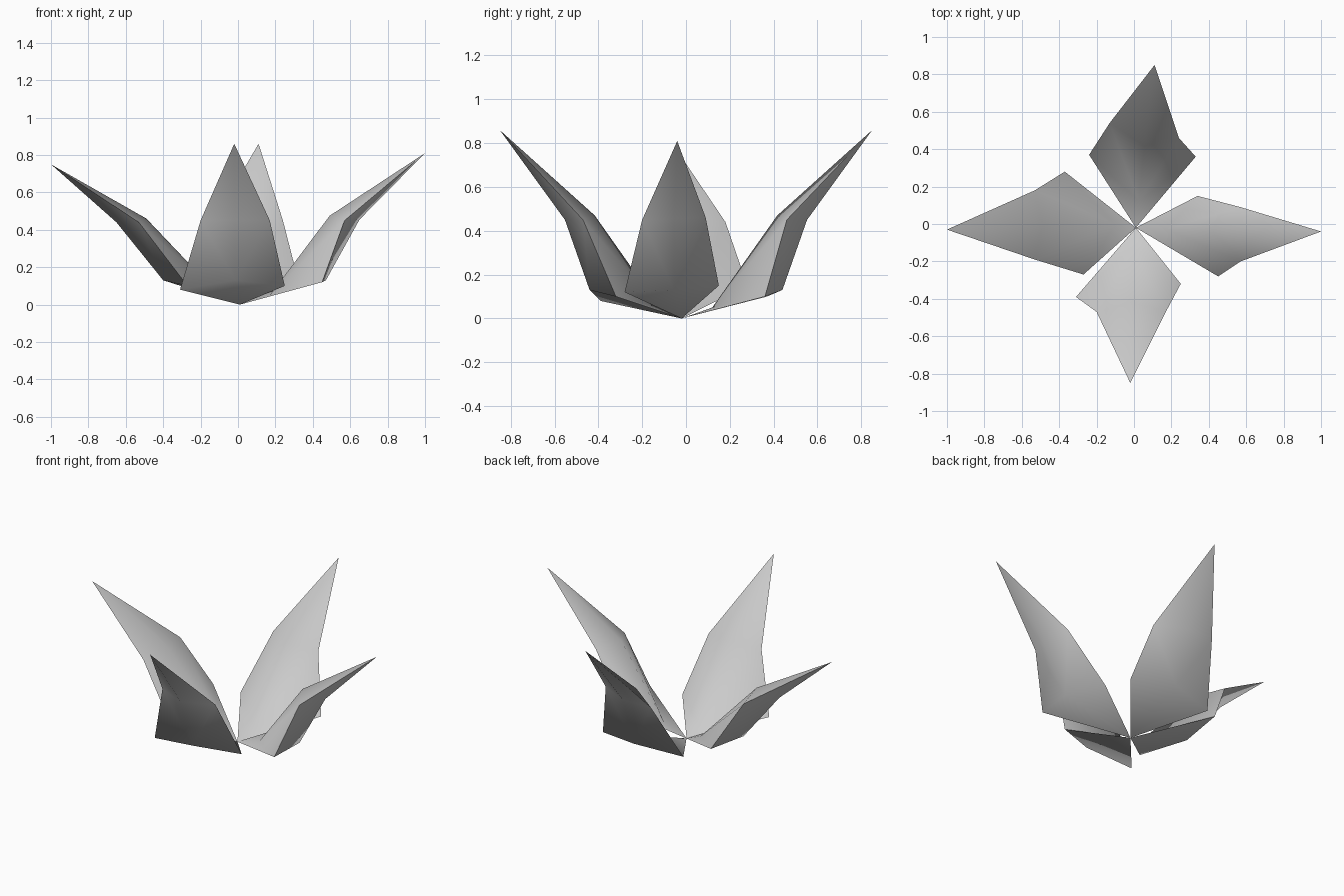
import bpy
import bmesh
from math import radians
from mathutils import Matrix, Vector

cube = bpy.data.objects.get("Cube")
if cube:
    bpy.data.objects.remove(cube)

grey = bpy.data.materials.new("soft_grey")
grey.use_nodes = True
colour = (0.6, 0.6, 0.6, 1)
grey.diffuse_color = colour
grey.node_tree.nodes["Principled BSDF"].inputs["Base Color"].default_value = colour

BASE = Vector((0.01, -0.02, 0))  # shared root of all petals


def petal(name, angle, tip, low_a, low_b, mid_a, mid_b, fold, low_out):
    """Thick pointed petal; points are (outward, sideways, up) before turning."""
    turn = Matrix.Rotation(radians(angle), 3, "Z")
    reach = tip[0]
    axis = (mid_a[1] + mid_b[1]) / 2
    mid_z = (mid_a[2] + mid_b[2]) / 2
    bm = bmesh.new()

    def vert(p):
        return bm.verts.new(turn @ Vector(p))

    root = bm.verts.new(BASE)
    end = vert(tip)
    la, lb, ma, mb = [vert(p) for p in (low_a, low_b, mid_a, mid_b)]
    # centre lines: inner face starts at a fold near the root, outer face bulges away
    inner = [vert((fold, axis / 2, 0.05)), vert((reach * 0.49, axis, mid_z + 0.02))]
    outer = [vert((low_out, axis, 0.13)), vert((reach * 0.65, axis, mid_z))]
    for low, mid in (inner, outer):
        for side_low, side_mid in ((la, ma), (lb, mb)):
            bm.faces.new((root, side_low, low))
            bm.faces.new((low, side_low, side_mid, mid))
            bm.faces.new((mid, side_mid, end))
    bmesh.ops.recalc_face_normals(bm, faces=bm.faces)
    mesh = bpy.data.meshes.new(name)
    bm.to_mesh(mesh)
    bm.free()
    mesh.materials.append(grey)
    obj = bpy.data.objects.new(name, mesh)
    bpy.context.collection.objects.link(obj)
    bpy.ops.object.select_all(action="DESELECT")
    obj.select_set(True)
    bpy.context.view_layer.objects.active = obj
    bpy.ops.object.shade_smooth_by_angle(angle=radians(80))


# Four petals around the root, each slightly different
petal("left_petal", 0, tip=(1, -0.04, 0.81),
      low_a=(0.45, -0.28, 0.12), low_b=(0.34, 0.15, 0.15),
      mid_a=(0.57, -0.2, 0.45), mid_b=(0.57, 0.09, 0.46), fold=0.17, low_out=0.47)
petal("back_petal", 90, tip=(0.85, -0.11, 0.86),
      low_a=(0.36, -0.33, 0.1), low_b=(0.37, 0.24, 0.1),
      mid_a=(0.46, -0.24, 0.45), mid_b=(0.54, 0.13, 0.45), fold=0.12, low_out=0.44)
petal("right_petal", 180, tip=(1, 0.03, 0.75),
      low_a=(0.37, -0.28, 0.15), low_b=(0.27, 0.27, 0.1),
      mid_a=(0.53, -0.18, 0.44), mid_b=(0.53, 0.19, 0.44), fold=0.1, low_out=0.4)
petal("front_petal", 270, tip=(0.85, -0.02, 0.86),
      low_a=(0.39, -0.31, 0.08), low_b=(0.32, 0.25, 0.1),
      mid_a=(0.47, -0.2, 0.45), mid_b=(0.47, 0.17, 0.45), fold=0.12, low_out=0.44)
